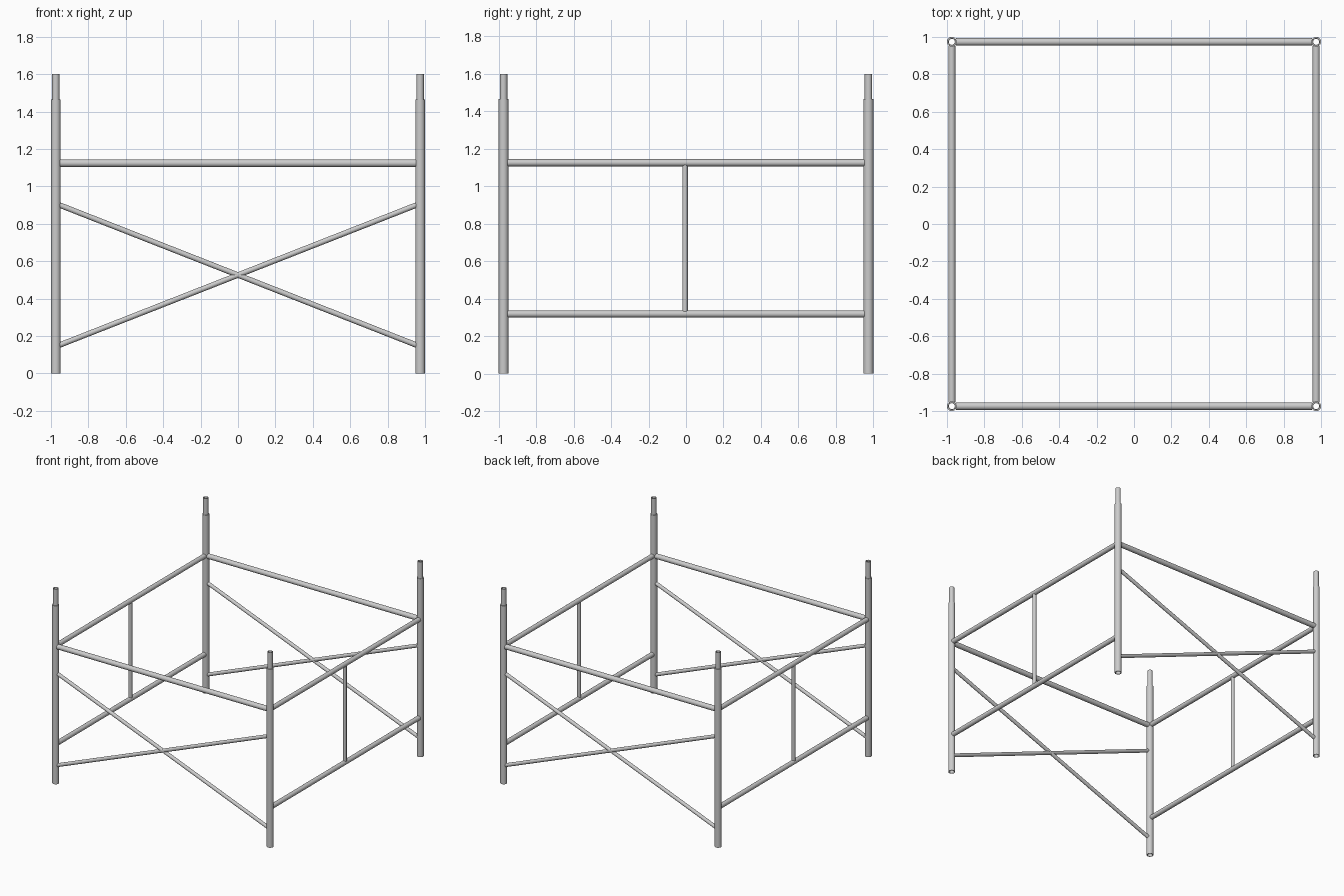
import bpy, bmesh, math
from mathutils import Vector

if "Cube" in bpy.data.objects:
    bpy.data.objects.remove(bpy.data.objects["Cube"])

C = 0.974      # post centre distance from the middle
SEG = 24


def finish(name, bm):
    bmesh.ops.recalc_face_normals(bm, faces=bm.faces)
    me = bpy.data.meshes.new(name)
    bm.to_mesh(me)
    bm.free()
    ob = bpy.data.objects.new(name, me)
    bpy.context.collection.objects.link(ob)
    bpy.context.view_layer.objects.active = ob
    ob.select_set(True)
    bpy.ops.object.shade_smooth_by_angle(angle=math.radians(35))
    ob.select_set(False)
    return ob


def rod(name, a, b, r):
    """Round bar between two points."""
    a, b = Vector(a), Vector(b)
    bm = bmesh.new()
    bmesh.ops.create_cone(bm, cap_ends=True, segments=SEG, radius1=r, radius2=r,
                          depth=(b - a).length)
    ob = finish(name, bm)
    ob.location = (a + b) / 2
    ob.rotation_mode = 'QUATERNION'
    ob.rotation_quaternion = (b - a).to_track_quat('Z', 'Y')
    return ob


def tube(name, x, y, z0, z1, r, ri):
    """Upright hollow pipe with open ends."""
    bm = bmesh.new()
    profile = [(r, z0), (r, z1), (ri, z1), (ri, z0)]
    rings = [[bm.verts.new((q * math.cos(math.tau * i / SEG),
                            q * math.sin(math.tau * i / SEG), z))
              for i in range(SEG)] for q, z in profile]
    for k in range(4):
        p, q = rings[k], rings[(k + 1) % 4]
        for i in range(SEG):
            j = (i + 1) % SEG
            bm.faces.new((p[i], p[j], q[j], q[i]))
    ob = finish(name, bm)
    ob.location = (x, y, 0)
    return ob


# Corner posts with narrower joining pins on top
for sx, side in ((-1, "left"), (1, "right")):
    for sy, end in ((-1, "front"), (1, "back")):
        tube(f"{end}_{side}_post", sx * C, sy * C, 0, 1.465, 0.026, 0.0205)
        tube(f"{end}_{side}_joining_pin", sx * C, sy * C, 1.33, 1.6, 0.02, 0.016)

E = C - 0.021  # bar ends, just inside the post walls

# Front and back: top rail and crossed braces
for sy, end in ((-1, "front"), (1, "back")):
    y = sy * C
    rod(f"{end}_top_rail", (-E, y, 1.124), (E, y, 1.124), 0.0205)
    rod(f"{end}_brace_falling", (-E, y, 0.90), (E, y, 0.152), 0.0145)
    rod(f"{end}_brace_rising", (-E, y, 0.152), (E, y, 0.90), 0.0145)

# Sides: two rails and a middle upright
for sx, side in ((-1, "left"), (1, "right")):
    x = sx * C
    rod(f"{side}_top_rail", (x, -E, 1.126), (x, E, 1.126), 0.019)
    rod(f"{side}_lower_rail", (x, -E, 0.319), (x, E, 0.319), 0.019)
    rod(f"{side}_middle_upright", (x, -0.005, 0.33), (x, -0.005, 1.115), 0.0145)
